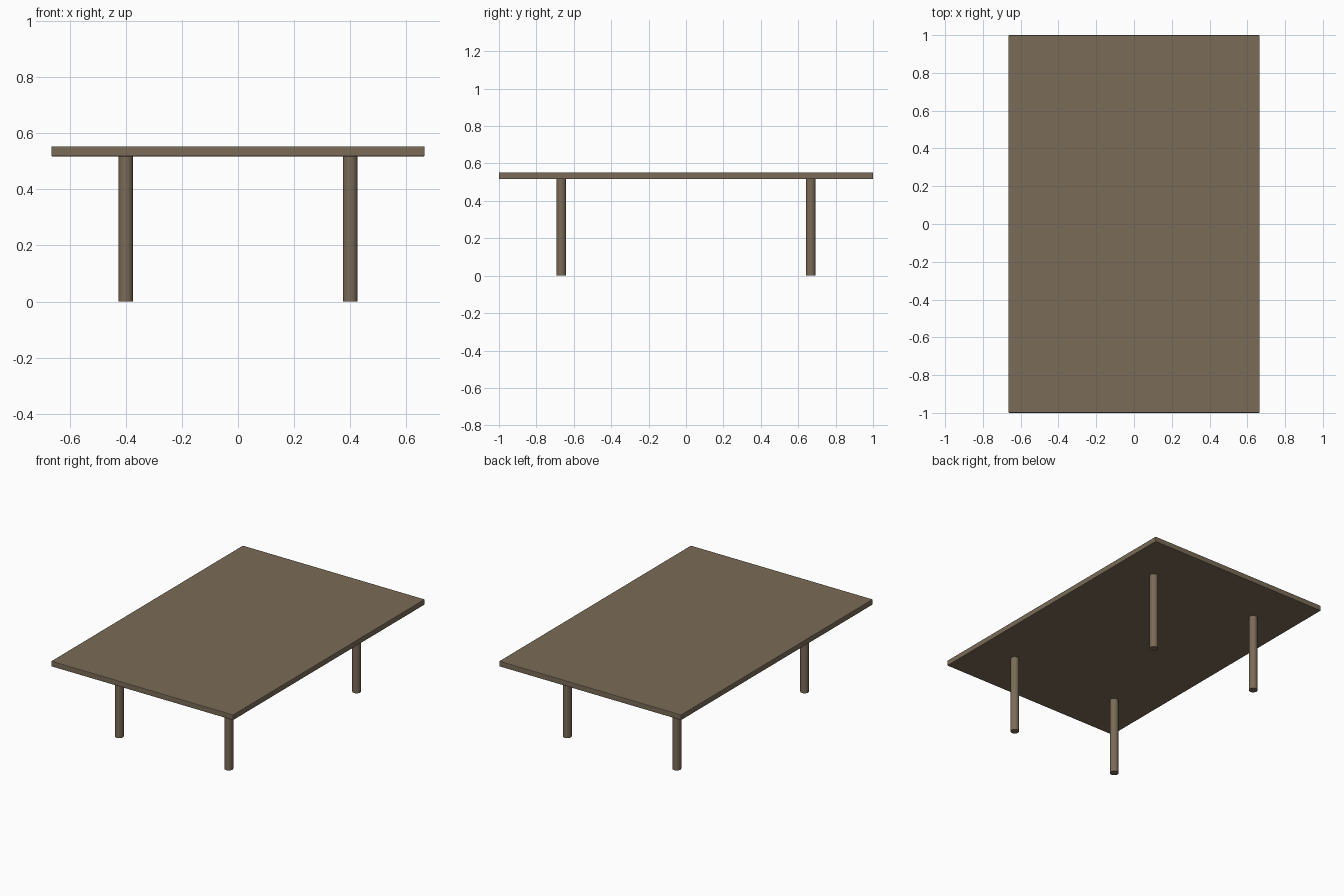
import bpy

if "Cube" in bpy.data.objects:
    bpy.data.objects.remove(bpy.data.objects["Cube"])

wood = bpy.data.materials.new("brown_wood")
wood.diffuse_color = (0.195, 0.147, 0.096, 1)
wood.use_nodes = True
wood.node_tree.nodes["Principled BSDF"].inputs["Base Color"].default_value = wood.diffuse_color

TOP_Z, UNDER_Z = 0.553, 0.517


def finish(obj, name):
    obj.name = name
    obj.data.materials.append(wood)


# table top: thin slab with slightly softened edges
bpy.ops.mesh.primitive_cube_add(size=1, location=(0, 0, (TOP_Z + UNDER_Z) / 2))
top = bpy.context.object
top.scale = (1.33, 2.0, TOP_Z - UNDER_Z)
bpy.ops.object.transform_apply(location=False, rotation=False, scale=True)
bevel = top.modifiers.new("soft_edges", 'BEVEL')
bevel.width = 0.004
bevel.segments = 2
finish(top, "table_top")

# four round legs
for side, sx in (("left", -1), ("right", 1)):
    for end, sy in (("front", -1), ("back", 1)):
        bpy.ops.mesh.primitive_cylinder_add(
            vertices=32, radius=0.0265, depth=UNDER_Z + 0.002,
            location=(sx * 0.4, sy * 0.667, (UNDER_Z + 0.002) / 2))
        bpy.ops.object.shade_smooth_by_angle()
        finish(bpy.context.object, f"{end}_{side}_leg")
